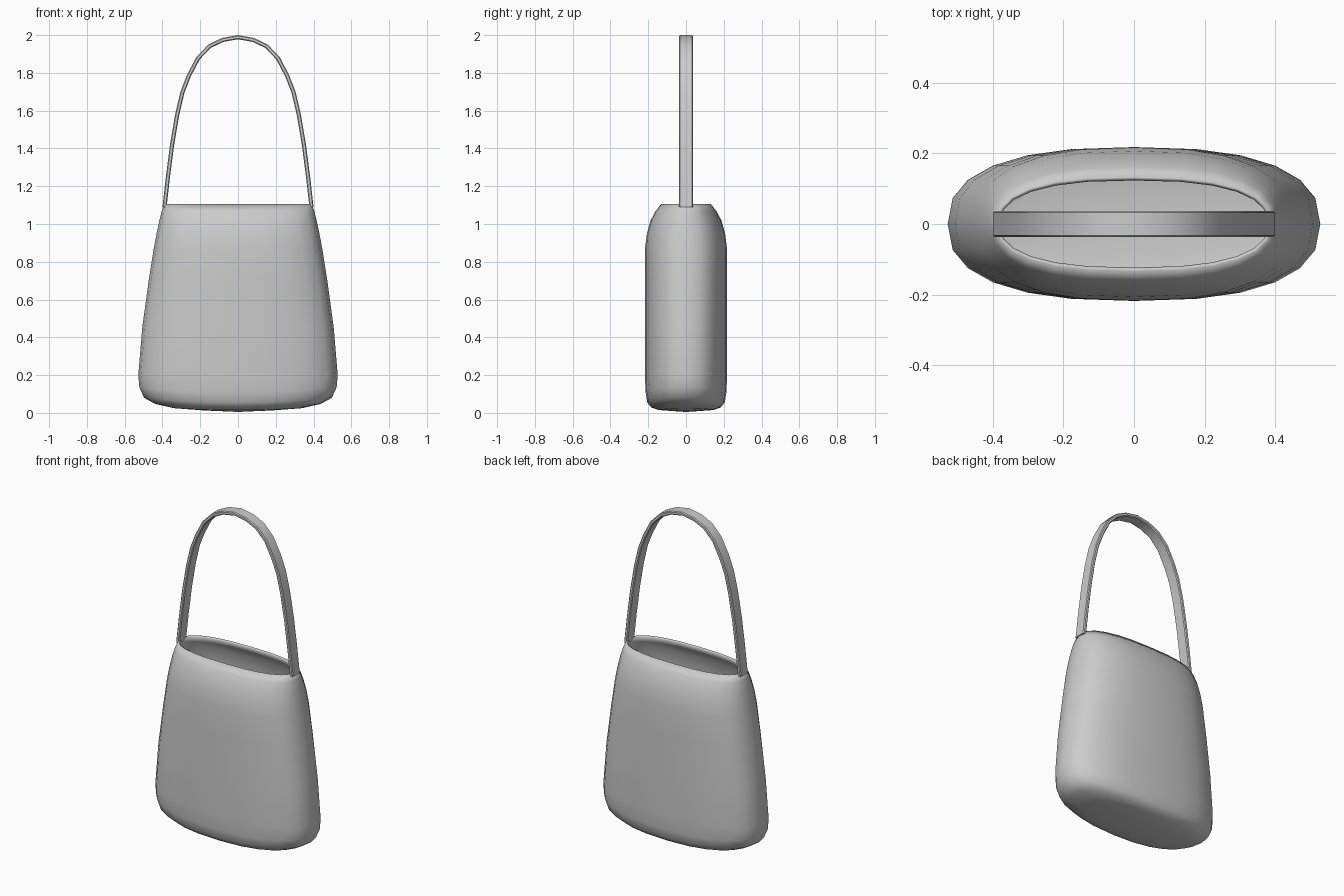
import bpy, bmesh, math
from mathutils import Vector

if "Cube" in bpy.data.objects:
    bpy.data.objects.remove(bpy.data.objects["Cube"])

SEG = 24


def finish(name, bm, angle):
    bmesh.ops.recalc_face_normals(bm, faces=bm.faces)
    mesh = bpy.data.meshes.new(name)
    bm.to_mesh(mesh)
    bm.free()
    ob = bpy.data.objects.new(name, mesh)
    bpy.context.collection.objects.link(ob)
    bpy.ops.object.select_all(action='DESELECT')
    ob.select_set(True)
    bpy.context.view_layer.objects.active = ob
    bpy.ops.object.shade_smooth_by_angle(angle=math.radians(angle))
    return ob


def bridge(bm, a, b):
    n = len(a)
    for i in range(n):
        bm.faces.new((a[i], a[(i + 1) % n], b[(i + 1) % n], b[i]))


def power(v, p):
    return math.copysign(abs(v) ** p, v)


# Bag body: rounded oval rings (height, half width, half depth, lift at the ends)
rings = [
    (0.010, 0.18, 0.075, 0.003), (0.015, 0.34, 0.145, 0.010),
    (0.028, 0.44, 0.183, 0.020), (0.055, 0.497, 0.205, 0.025),
    (0.11, 0.522, 0.214, 0.025), (0.20, 0.528, 0.218, 0.0),
    (0.45, 0.507, 0.218, 0.0), (0.70, 0.473, 0.218, 0.0),
    (0.87, 0.446, 0.217, 0.0), (0.95, 0.431, 0.207, 0.0),
    (1.02, 0.416, 0.187, 0.0), (1.065, 0.405, 0.163, 0.0),
    (1.105, 0.390, 0.133, 0.0),
]
bm = bmesh.new()
prev = None
for z, rx, ry, lift in rings:
    ring = []
    for i in range(SEG):
        t = math.tau * i / SEG
        cx, cy = power(math.cos(t), 0.8), power(math.sin(t), 0.8)
        ring.append(bm.verts.new((rx * cx, ry * cy, z + lift * cx * cx)))
    if prev:
        bridge(bm, prev, ring)
    else:
        base = bm.verts.new((0, 0, 0.005))
        for i in range(SEG):
            bm.faces.new((base, ring[(i + 1) % SEG], ring[i]))
    prev = ring
body = finish("bag_body", bm, 50)
wall = body.modifiers.new("wall", 'SOLIDIFY')
wall.thickness = 0.012
wall.offset = -1

# Handle strap: flat band swept along an arch, given by its outer edge
half = [(0.400, 1.09), (0.382, 1.25), (0.360, 1.42), (0.333, 1.58),
        (0.305, 1.70), (0.270, 1.79), (0.220, 1.885), (0.157, 1.95),
        (0.085, 1.985)]
path = half + [(0, 2.0)] + [(-x, z) for x, z in reversed(half)]
pts = [Vector((x, 0, z)) for x, z in path]
W, T, C = 0.037, 0.022, 0.005
section = [(-W, C), (-W + C, 0), (W - C, 0), (W, C),
           (W, T - C), (W - C, T), (-W + C, T), (-W, T - C)]
bm = bmesh.new()
loops = []
for i, p in enumerate(pts):
    d = (pts[min(i + 1, len(pts) - 1)] - pts[max(i - 1, 0)]).normalized()
    inward = Vector((-d.z, 0, d.x))
    loops.append([bm.verts.new(p + inward * depth + Vector((0, y, 0)))
                  for y, depth in section])
for a, b in zip(loops, loops[1:]):
    bridge(bm, a, b)
bm.faces.new(loops[0])
bm.faces.new(loops[-1])
finish("handle_strap", bm, 40)
